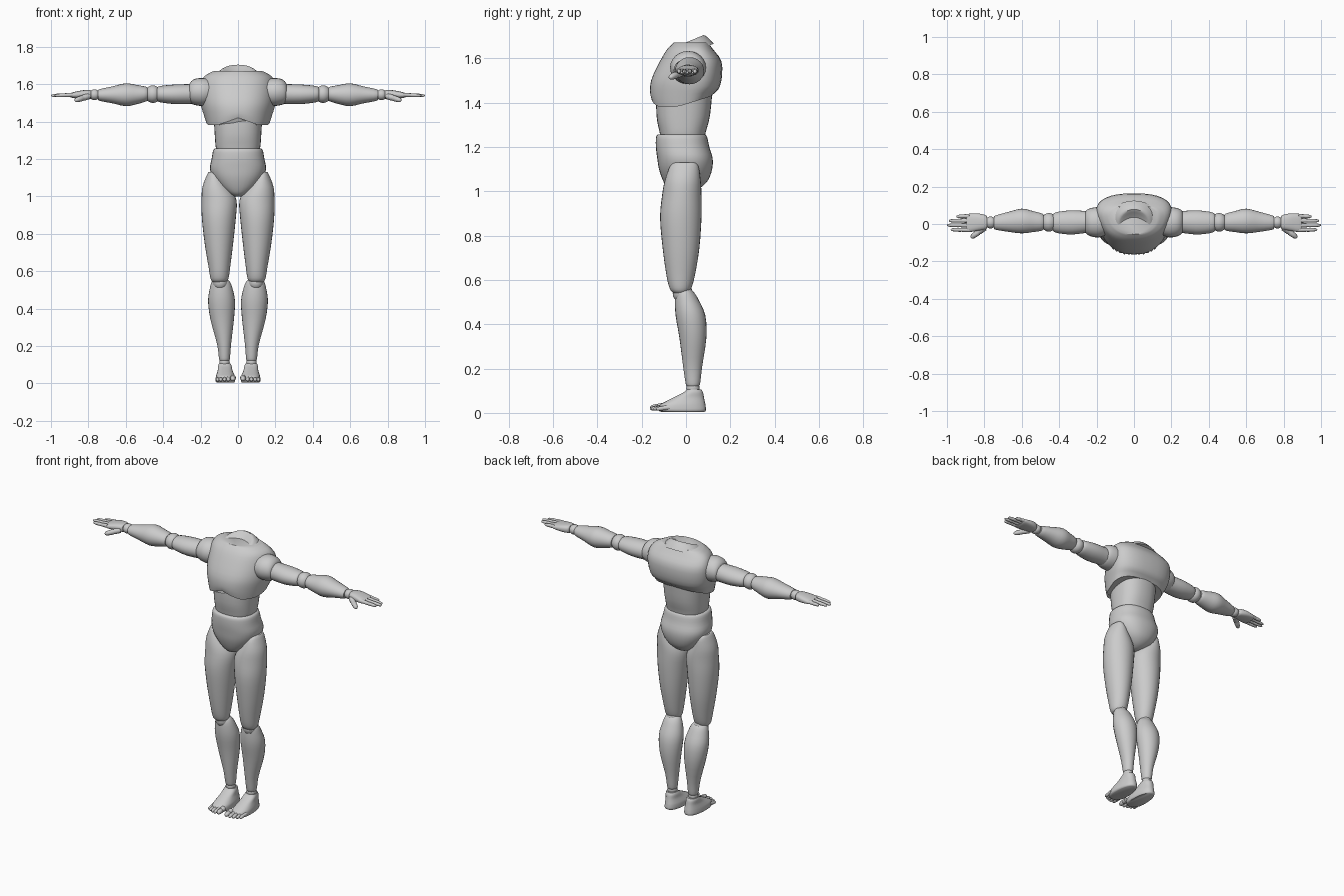
import bpy, bmesh, math
from mathutils import Vector

grey = bpy.data.materials.new("plain grey")
grey.diffuse_color = (0.6, 0.6, 0.6, 1)


def finish(name, bm, mirror):
    bmesh.ops.recalc_face_normals(bm, faces=bm.faces)
    me = bpy.data.meshes.new(name)
    bm.to_mesh(me)
    bm.free()
    ob = bpy.data.objects.new(name, me)
    bpy.context.collection.objects.link(ob)
    me.materials.append(grey)
    bpy.context.view_layer.objects.active = ob
    ob.select_set(True)
    bpy.ops.object.shade_smooth_by_angle(angle=math.radians(40))
    ob.select_set(False)
    if mirror:
        ob.modifiers.new("other side", 'MIRROR')
    return ob


def smooth_sections(secs, steps):
    """Catmull-Rom interpolation between the given sections."""
    out = []
    for i in range(len(secs) - 1):
        a, b, c, d = secs[max(i - 1, 0)], secs[i], secs[i + 1], secs[min(i + 2, len(secs) - 1)]
        for k in range(steps):
            t = k / steps
            out.append([0.5 * (2 * q + (r - p) * t + (2 * p - 5 * q + 4 * r - s) * t * t
                               + (3 * q - p - 3 * r + s) * t ** 3)
                        for p, q, r, s in zip(a, b, c, d)])
    return out + [list(secs[-1])]


def loft(name, secs, axis='z', power=2.0, taper=0.0, n=24, steps=3, warp=None, mirror=True):
    """Sections are (position, u min, u max, v min, v max) across the axis."""
    bm = bmesh.new()
    rings = []
    for w, u0, u1, v0, v1 in smooth_sections(secs, steps):
        ring = []
        for k in range(n):
            a = 2 * math.pi * k / n
            c, s = math.cos(a), math.sin(a)
            c = math.copysign(abs(c) ** (2 / power), c)
            s = math.copysign(abs(s) ** (2 / power), s)
            u = (u0 + u1) / 2 + (u1 - u0) / 2 * c * (1 + taper * s)
            v = (v0 + v1) / 2 + (v1 - v0) / 2 * s
            p = {'z': (u, v, w), 'x': (w, u, v), 'y': (u, w, v)}[axis]
            ring.append(bm.verts.new(warp(*p) if warp else p))
        rings.append(ring)
    for r0, r1 in zip(rings, rings[1:]):
        for k in range(n):
            bm.faces.new((r0[k], r0[(k + 1) % n], r1[(k + 1) % n], r1[k]))
    bm.faces.new(rings[0])
    bm.faces.new(rings[-1])
    return finish(name, bm, mirror)


def ball(name, centre, radii):
    bm = bmesh.new()
    bmesh.ops.create_uvsphere(bm, u_segments=20, v_segments=12, radius=1)
    for v in bm.verts:
        v.co = Vector(centre) + Vector([a * b for a, b in zip(v.co, radii)])
    return finish(name, bm, True)


def digit(name, p0, p1, r):
    """Tapered finger or toe with swollen joints and a round tip."""
    p0, p1 = Vector(p0), Vector(p1)
    d = p1 - p0
    rot = d.to_track_quat('Z', 'Y')
    prof = [(0, 1), (.35, .95), (.42, .82), (.49, .93), (.72, .85), (.88, .72), (.97, .45), (1, .1)]
    secs = [(t * d.length, -r * k, r * k, -r * k, r * k) for t, k in prof]
    return loft(name, secs, n=10, steps=1, warp=lambda x, y, z: p0 + rot @ Vector((x, y, z)))


# Chest: tapered to the front, arched lower rim, neck socket tilted forward
def chest_shape(x, y, z):
    low = max(0, min(1, (1.46 - z) / 0.08))
    z += low * 0.05 * max(0, min(1, (y + 0.04) / 0.16))
    if y < 0:
        z += low * 0.04 * max(0, 1 - abs(x) / 0.11)
    return x, y, z


loft("chest", [(1.38, -.165, .165, -.155, .115), (1.43, -.177, .177, -.162, .135),
               (1.50, -.193, .193, -.157, .160), (1.585, -.195, .195, -.118, .160),
               (1.64, -.175, .175, -.085, .122), (1.67, -.125, .125, -.055, .100)],
     power=2.5, taper=.2, n=40, warp=chest_shape, mirror=False)


def neck_tilt(x, y, z):
    return x, y, z + 0.42 * (y - 0.005)


loft("neck_socket", [(1.615, -.14, .14, -.095, .125), (1.655, -.108, .108, -.085, .098),
                     (1.673, -.085, .085, -.08, .078), (1.667, -.066, .066, -.066, .062),
                     (1.655, -.03, .03, -.03, .03)],
     n=32, steps=2, warp=neck_tilt, mirror=False)

# Waist and pelvis
loft("abdomen", [(1.245, -.115, .115, -.115, .085), (1.27, -.12, .12, -.12, .09),
                 (1.34, -.125, .125, -.133, .108), (1.46, -.132, .132, -.135, .12)],
     power=2.4, n=32, mirror=False)
loft("pelvis", [(1.256, -.122, .122, -.125, .085), (1.245, -.133, .133, -.135, .095),
                (1.20, -.141, .141, -.136, .105), (1.15, -.150, .150, -.130, .120),
                (1.10, -.135, .135, -.122, .118), (1.05, -.10, .10, -.105, .100),
                (1.015, -.055, .055, -.085, .065), (1.0, -.02, .02, -.06, .03)],
     power=2.3, n=32, mirror=False)

# Legs
loft("thigh", [(1.13, .125, .155, -.045, .035), (1.115, .095, .166, -.07, .055),
               (1.05, .045, .190, -.095, .066), (.98, .008, .195, -.108, .070),
               (.88, .012, .193, -.117, .070), (.74, .027, .177, -.105, .060),
               (.62, .042, .157, -.088, .040), (.565, .050, .148, -.075, .025),
               (.545, .06, .138, -.062, .012), (.53, .08, .118, -.04, -.005)], n=28)
ball("knee", (.095, -.015, .54), (.042, .045, .045))
loft("shin", [(.56, .06, .128, -.03, .015), (.545, .045, .14, -.045, .035),
              (.51, .030, .15, -.05, .057), (.44, .016, .16, -.047, .087),
              (.34, .022, .147, -.03, .092), (.21, .037, .112, -.013, .073),
              (.135, .043, .102, -.002, .064), (.122, .047, .098, .003, .059)])
ball("ankle", (.072, .031, .112), (.028, .030, .032))
loft("foot", [(.004, .022, .112, -.11, .082), (.012, .017, .119, -.125, .09),
              (.035, .017, .118, -.12, .088), (.05, .022, .114, -.095, .085),
              (.07, .030, .108, -.055, .081), (.092, .034, .106, -.012, .077),
              (.105, .040, .102, .003, .07)], power=2.4, taper=-.12)
for i, (x, y, r) in enumerate([(.027, -.163, .016), (.051, -.162, .0125), (.072, -.156, .012),
                               (.092, -.147, .0115), (.109, -.136, .011)]):
    digit(f"toe_{i + 1}", (x, y + .06, r + .014), (x, y, r + .006), r)

# Arms
loft("shoulder", [(.15, -.06, .08, 1.49, 1.625), (.19, -.072, .09, 1.483, 1.632),
                  (.23, -.066, .085, 1.488, 1.628), (.255, -.052, .073, 1.50, 1.61),
                  (.262, -.03, .05, 1.52, 1.59)], axis='x')
loft("upper_arm", [(.24, -.045, .068, 1.495, 1.60), (.33, -.056, .073, 1.493, 1.598),
                   (.40, -.050, .066, 1.500, 1.592), (.43, -.040, .056, 1.508, 1.585),
                   (.435, -.025, .04, 1.52, 1.57)], axis='x')
ball("elbow", (.455, .009, 1.546), (.043, .050, .047))
loft("forearm", [(.485, -.02, .04, 1.515, 1.575), (.49, -.035, .055, 1.508, 1.585),
                 (.54, -.043, .069, 1.493, 1.595), (.60, -.05, .082, 1.482, 1.604),
                 (.67, -.042, .065, 1.497, 1.588), (.742, -.03, .045, 1.511, 1.572),
                 (.748, -.02, .035, 1.52, 1.563)], axis='x')
ball("wrist", (.767, .008, 1.543), (.030, .032, .029))

# Hands
loft("palm", [(.785, -.015, .03, 1.525, 1.56), (.79, -.028, .045, 1.52, 1.568),
              (.83, -.035, .056, 1.521, 1.567), (.88, -.043, .055, 1.525, 1.557),
              (.895, -.038, .05, 1.53, 1.552)], axis='x', power=2.6)
for name, y, tip in [("little", .042, .950), ("ring", .018, .99),
                     ("middle", -.007, 1.0), ("index", -.032, .98)]:
    digit(name + "_finger", (.88, y, 1.543), (tip, y * .95, 1.538), .0115)
digit("thumb", (.80, -.02, 1.535), (.872, -.074, 1.512), .017)
